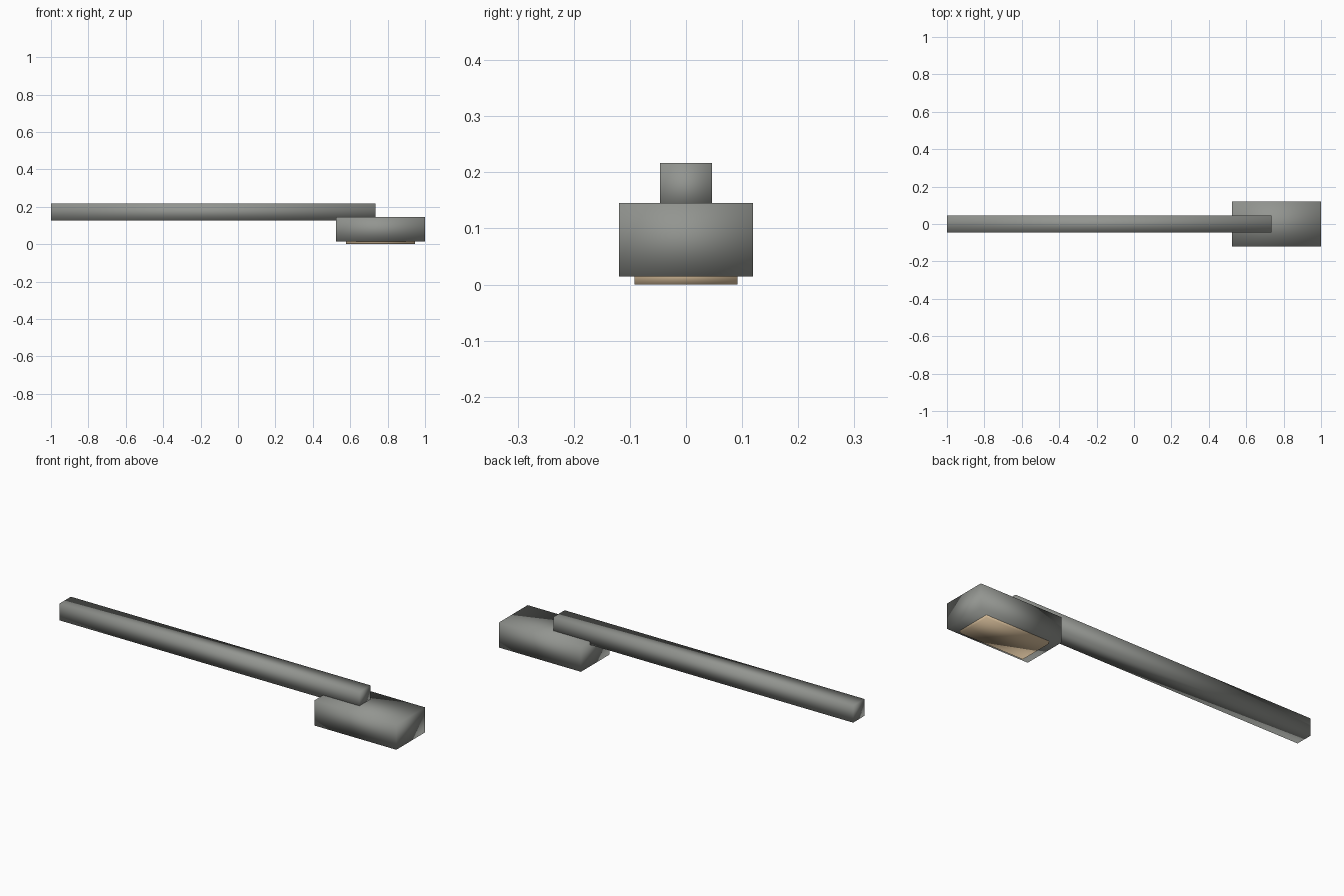
import bpy
import bmesh
from mathutils import Vector

if "Cube" in bpy.data.objects:
    bpy.data.objects.remove(bpy.data.objects["Cube"])


def material(name, colour):
    mat = bpy.data.materials.new(name)
    mat.use_nodes = True
    mat.diffuse_color = colour
    mat.node_tree.nodes["Principled BSDF"].inputs["Base Color"].default_value = colour
    return mat


def smooth_box(name, low, high, mat):
    """Plain box between two corners, smooth shaded over its edges."""
    low, high = Vector(low), Vector(high)
    bm = bmesh.new()
    bmesh.ops.create_cube(bm, size=1)
    bmesh.ops.scale(bm, vec=high - low, verts=bm.verts)
    for face in bm.faces:
        face.smooth = True
    mesh = bpy.data.meshes.new(name)
    bm.to_mesh(mesh)
    bm.free()
    mesh.materials.append(mat)
    obj = bpy.data.objects.new(name, mesh)
    obj.location = (low + high) / 2
    bpy.context.collection.objects.link(obj)
    return obj


grey = material("grey metal", (0.29, 0.30, 0.28, 1))
warm = material("warm lens", (0.65, 0.49, 0.31, 1))

# Long arm, lamp head under its end, and the lens set into the head
smooth_box("arm", (-1, -0.046, 0.128), (0.735, 0.046, 0.217), grey)
smooth_box("lamp_head", (0.525, -0.119, 0.014), (1, 0.119, 0.145), grey)
smooth_box("lens", (0.577, -0.092, 0), (0.945, 0.092, 0.03), warm)
